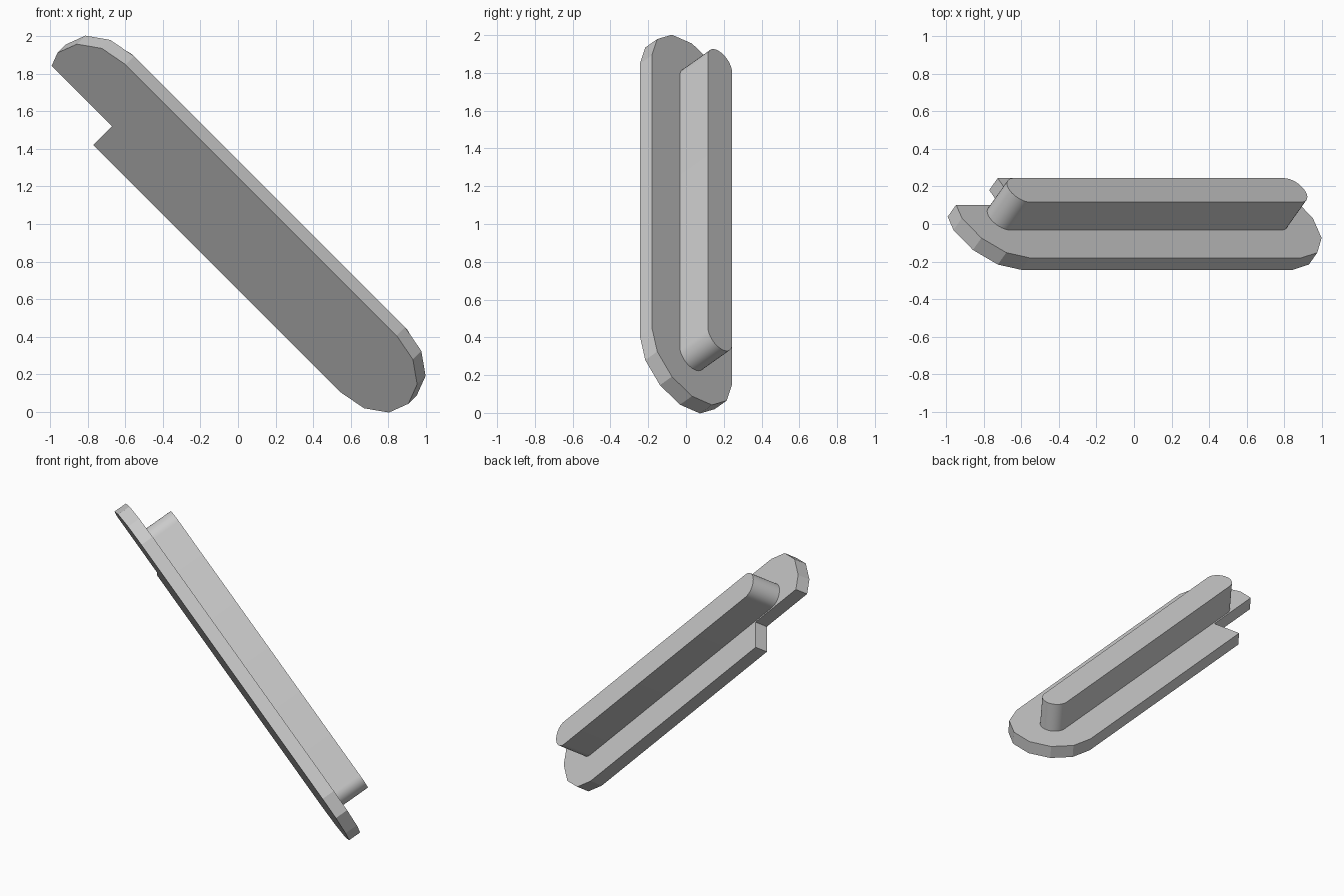
import bpy, bmesh
from math import radians, sin, cos, sqrt
from mathutils import Matrix, Vector

old = bpy.data.objects.get("Cube")
if old:
    bpy.data.objects.remove(old, do_unlink=True)

HALF = 1.02          # half distance between the end-cap centres
PLATE_R, PLATE_T = 0.30, 0.09
RIDGE_R, RIDGE_H = 0.09, 0.21

grey = bpy.data.materials.new("plain_grey")
grey.use_nodes = True
colour = (0.6, 0.6, 0.6, 1)
grey.diffuse_color = colour
grey.node_tree.nodes["Principled BSDF"].inputs["Base Color"].default_value = colour

# Tilted frame: length runs up to the right, normal points up and back
s = sqrt(0.5)
length = Vector((-s, 0, s))
width = Vector((0.5, -s, 0.5))
normal = length.cross(width)
frame = Matrix((length, width, normal)).transposed().to_4x4()
frame.translation = (-0.027, -0.032, 0.977)


def arc(cx, r, start, end, steps):
    angles = [radians(start + (end - start) * i / steps) for i in range(steps + 1)]
    return [(cx + r * cos(a), r * sin(a)) for a in angles]


def extrude_outline(name, outline, low, high):
    bm = bmesh.new()
    face = bm.faces.new([bm.verts.new((x, y, low)) for x, y in outline])
    top = bmesh.ops.extrude_face_region(bm, geom=[face])["geom"]
    moved = [v for v in top if isinstance(v, bmesh.types.BMVert)]
    bmesh.ops.translate(bm, verts=moved, vec=(0, 0, high - low))
    bmesh.ops.recalc_face_normals(bm, faces=bm.faces)
    mesh = bpy.data.meshes.new(name)
    bm.to_mesh(mesh)
    bm.free()
    mesh.materials.append(grey)
    obj = bpy.data.objects.new(name, mesh)
    obj.matrix_world = frame
    bpy.context.collection.objects.link(obj)
    return obj


# Base plate: faceted round ends, with a step cut from the lower upper-end corner
notch_x, notch_y = 0.839, -0.10
outline = [(notch_x, -PLATE_R), (notch_x, notch_y), (HALF + 0.273, notch_y)]
outline += arc(HALF, PLATE_R, 0, 90, 3) + arc(-HALF, PLATE_R, 90, 270, 6)
extrude_outline("base_plate", outline, 0, PLATE_T)

# Raised ridge: smooth round-ended bar along the plate's centre line
outline = arc(HALF, RIDGE_R, -90, 90, 16) + arc(-HALF, RIDGE_R, 90, 270, 16)
ridge = extrude_outline("raised_ridge", outline, PLATE_T - 0.01, PLATE_T + RIDGE_H)
bpy.ops.object.select_all(action="DESELECT")
ridge.select_set(True)
bpy.context.view_layer.objects.active = ridge
bpy.ops.object.shade_smooth_by_angle(angle=radians(30))
